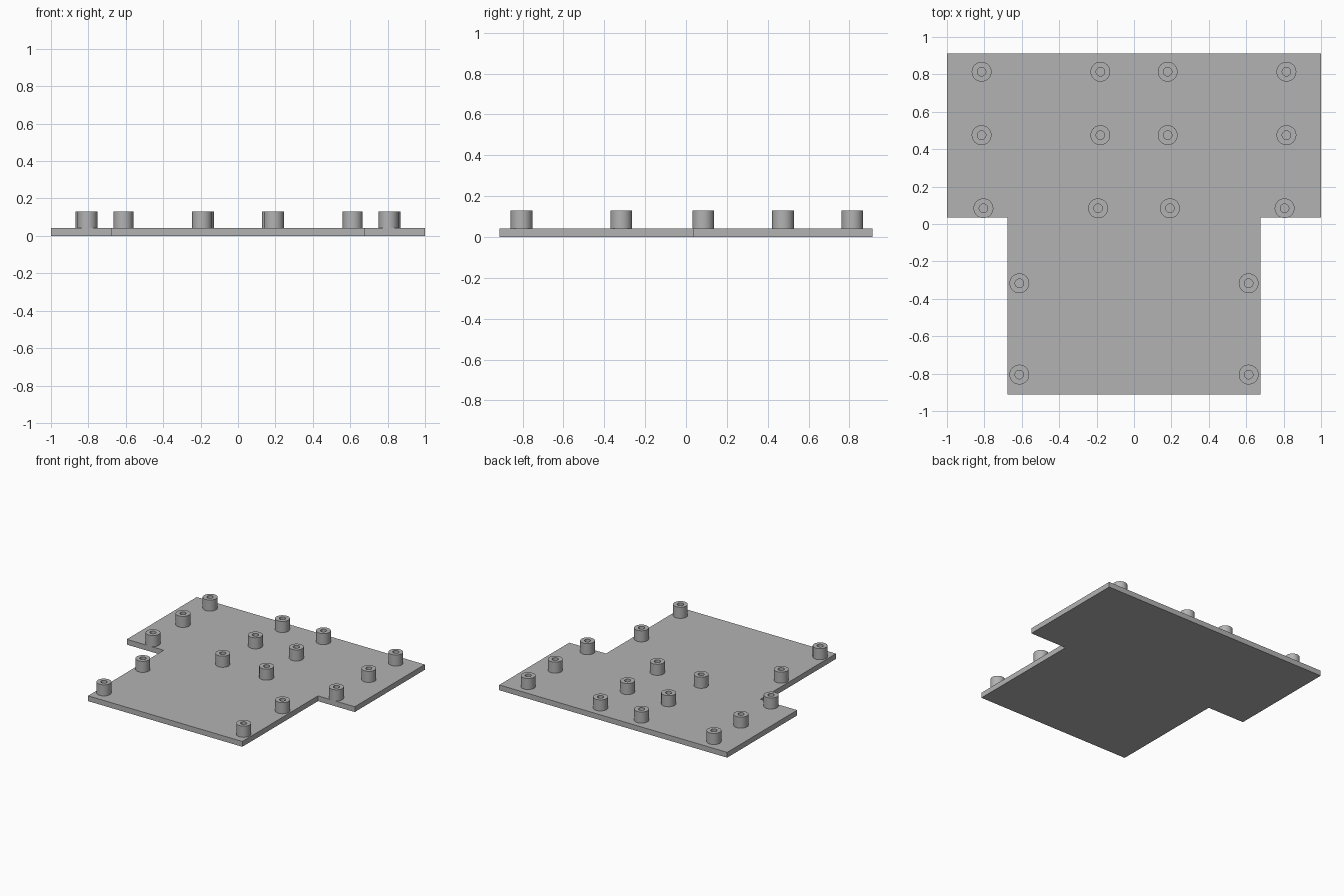
import bpy, bmesh
from math import radians

cube = bpy.data.objects.get("Cube")
if cube:
    bpy.data.objects.remove(cube)

THICK, TOP = 0.042, 0.13
R_OUT, R_IN = 0.053, 0.023

# Single plain grey
grey = bpy.data.materials.new("grey plastic")
grey.use_nodes = True
grey.diffuse_color = (0.45, 0.45, 0.45, 1)
grey.node_tree.nodes["Principled BSDF"].inputs["Base Color"].default_value = grey.diffuse_color


def finish(bm, name):
    bmesh.ops.recalc_face_normals(bm, faces=bm.faces)
    mesh = bpy.data.meshes.new(name)
    bm.to_mesh(mesh)
    bm.free()
    mesh.materials.append(grey)
    obj = bpy.data.objects.new(name, mesh)
    bpy.context.collection.objects.link(obj)
    return obj


# T-shaped base plate: half outline mirrored, then extruded
half = [(0.677, -0.912), (0.677, 0.035), (1, 0.035), (1, 0.912)]
outline = half + [(-x, y) for x, y in reversed(half)]
bm = bmesh.new()
face = bm.faces.new([bm.verts.new((x, y, 0)) for x, y in outline])
top = bmesh.ops.extrude_face_region(bm, geom=[face], use_keep_orig=True)
bmesh.ops.translate(bm, vec=(0, 0, THICK),
                    verts=[v for v in top["geom"] if isinstance(v, bmesh.types.BMVert)])
finish(bm, "base_plate")

# Hollow round standoff: lathed rectangular section
bm = bmesh.new()
section = [(R_OUT, THICK), (R_OUT, TOP), (R_IN, TOP), (R_IN, THICK)]
verts = [bm.verts.new((r, 0, z)) for r, z in section]
edges = [bm.edges.new((verts[i], verts[(i + 1) % 4])) for i in range(4)]
bmesh.ops.spin(bm, geom=verts + edges, cent=(0, 0, 0), axis=(0, 0, 1),
               angle=radians(360), steps=32, use_merge=True)
bmesh.ops.remove_doubles(bm, verts=bm.verts, dist=0.0001)
first = finish(bm, "standoff")
bpy.context.view_layer.objects.active = first
first.select_set(True)
bpy.ops.object.shade_smooth_by_angle(angle=radians(30))

# Rows of standoffs: y position and the distances from the centre line
rows = [(0.814, (0.815, 0.18)), (0.475, (0.815, 0.18)), (0.084, (0.805, 0.192)),
        (-0.317, (0.613,)), (-0.805, (0.613,))]
spots = [(side * x, y, 0) for y, xs in rows for x in xs for side in (-1, 1)]
first.location = spots[0]
for spot in spots[1:]:
    copy = first.copy()
    copy.location = spot
    bpy.context.collection.objects.link(copy)
